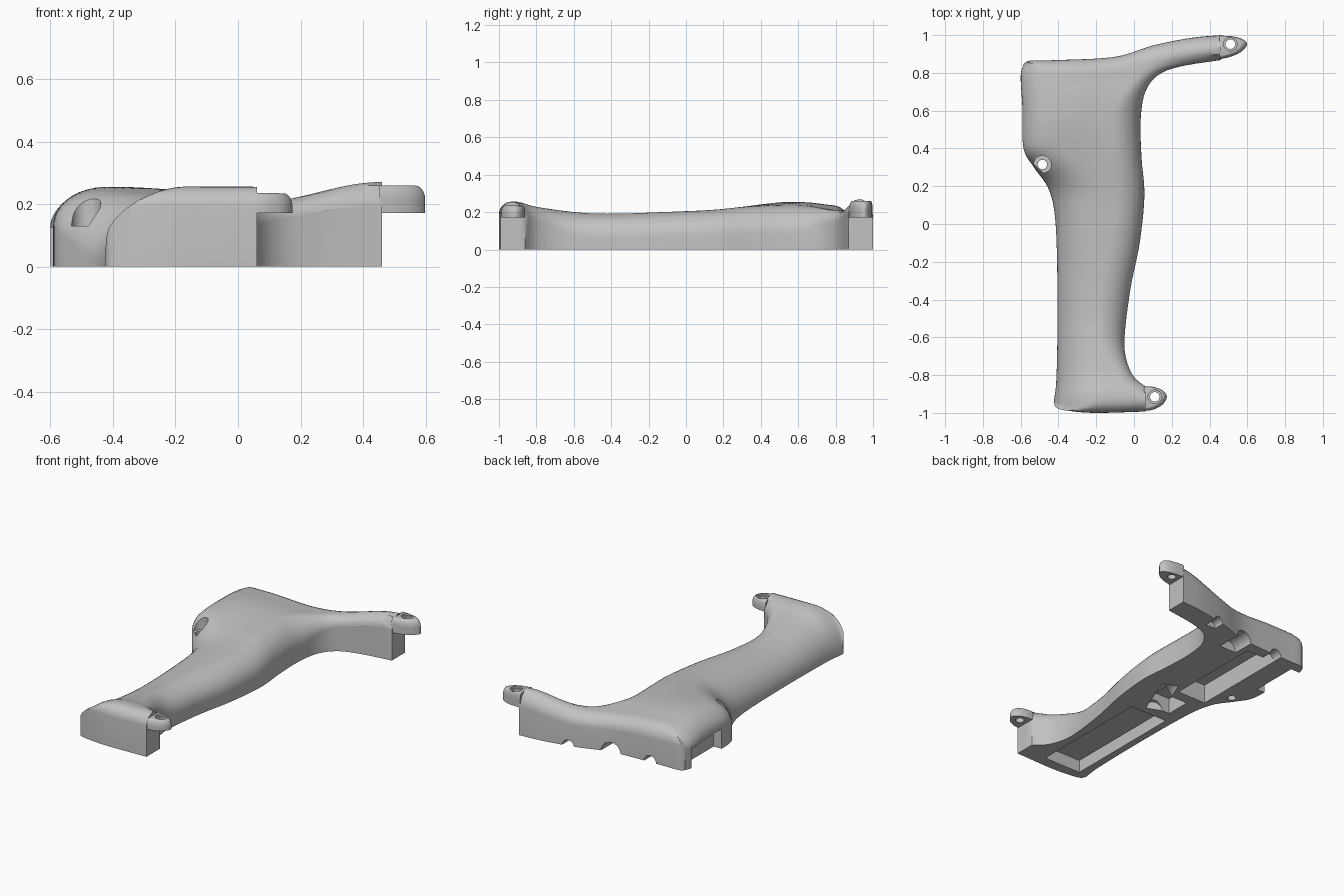
import bpy, bmesh, math
from mathutils import Vector

cube = bpy.data.objects.get("Cube")
if cube:
    bpy.data.objects.remove(cube, do_unlink=True)

grey = bpy.data.materials.new("plain grey")
grey.use_nodes = True
grey.diffuse_color = (0.54, 0.54, 0.54, 1)
grey.node_tree.nodes["Principled BSDF"].inputs["Base Color"].default_value = (0.54, 0.54, 0.54, 1)


def spline(points, steps=12):
    """Dense smooth polyline through the points."""
    p = [Vector(q) for q in points]
    p = [2 * p[0] - p[1]] + p + [2 * p[-1] - p[-2]]
    out = []
    for a, b, c, d in zip(p, p[1:], p[2:], p[3:]):
        for i in range(steps):
            t = i / steps
            out.append(0.5 * (2 * b + (c - a) * t + (2 * a - 5 * b + 4 * c - d) * t * t
                              + (3 * b - a - 3 * c + d) * t ** 3))
    return out + [p[-2]]


def path(points):
    """Function from 0..1 to a point, even along the length."""
    line = spline(points)
    run = [0.0]
    for a, b in zip(line, line[1:]):
        run.append(run[-1] + (b - a).length)

    def at(t):
        s = min(max(t, 0), 1) * run[-1]
        i = 0
        while i < len(run) - 2 and run[i + 1] < s:
            i += 1
        return line[i].lerp(line[i + 1], (s - run[i]) / (run[i + 1] - run[i]))
    return at


def smooth(a, b, x):
    t = min(max((x - a) / (b - a), 0), 1)
    return t * t * (3 - 2 * t)


def make(name, bm):
    bmesh.ops.recalc_face_normals(bm, faces=bm.faces)
    mesh = bpy.data.meshes.new(name)
    bm.to_mesh(mesh)
    bm.free()
    ob = bpy.data.objects.new(name, mesh)
    mesh.materials.append(grey)
    bpy.context.collection.objects.link(ob)
    return ob


def box(x0, x1, y0, y1, z0, z1):
    bm = bmesh.new()
    bmesh.ops.create_cube(bm, size=1)
    for v in bm.verts:
        v.co = (x1 if v.co.x > 0 else x0, y1 if v.co.y > 0 else y0, z1 if v.co.z > 0 else z0)
    return make("cutter", bm)


def rod(p, q, r):
    p, q = Vector(p), Vector(q)
    bm = bmesh.new()
    bmesh.ops.create_cone(bm, cap_ends=True, segments=28, radius1=r, radius2=r, depth=(q - p).length)
    turn = Vector((0, 0, 1)).rotation_difference(q - p)
    for v in bm.verts:
        v.co = turn @ v.co + (p + q) / 2
    return make("cutter", bm)


def cut(ob, cutters):
    bpy.context.view_layer.objects.active = ob
    for c in cutters:
        mod = ob.modifiers.new("cut", "BOOLEAN")
        mod.operation, mod.solver, mod.object = "DIFFERENCE", "EXACT", c
        bpy.ops.object.modifier_apply(modifier=mod.name)
        bpy.data.objects.remove(c, do_unlink=True)


# Outline of the grip, seen from above
left_pts = [(-.425, -.945), (-.41, -.8), (-.405, -.4), (-.415, 0), (-.45, .18), (-.53, .3),
            (-.585, .4), (-.59, .6), (-.6, .78), (-.585, .845)]
right_pts = [(.06, -.86), (0, -.81), (-.04, -.72), (-.05, -.6), (-.02, -.35), (.03, -.1),
             (.055, .15), (.04, .35), (.035, .55), (.06, .7), (.13, .79), (.25, .835), (.46, .868)]
front_pts = [(-.425, -.945), (-.408, -.975), (-.34, -.99), (-.2, -1), (.06, -.993)]
back_pts = [(-.585, .845), (-.55, .865), (-.4, .868), (-.1, .885), (.1, .945), (.3, .985), (.46, 1)]
left, right_mid, front, back = map(path, (left_pts, right_pts, front_pts, back_pts))
END = 0.055


def right(v):
    if v < END:
        return front(1).lerp(right_mid(0), v / END)
    if v > 1 - END:
        return right_mid(1).lerp(back(1), (v - 1 + END) / END)
    return right_mid((v - END) / (1 - 2 * END))


def patch(u, v):
    ruled = left(v).lerp(right(v), u)
    ends = front(u).lerp(back(u), v)
    corners = front(0).lerp(front(1), u).lerp(back(0).lerp(back(1), u), v)
    return ruled + ends - corners


# Height along the grip, and the rounding of each edge as (radius, wall share)
crest = spline([(-1, .252), (-.9, .255), (-.8, .228), (-.6, .202), (-.4, .192), (0, .205),
                (.2, .217), (.5, .252), (.65, .252), (.8, .235), (1, .222)])


def height(x, y):
    y = min(max(y, -1), 1)
    a, b = next((a, b) for a, b in zip(crest, crest[1:]) if b.x >= y)
    h = a.y + (b.y - a.y) * (y - a.x) / (b.x - a.x)
    h -= .025 * smooth(-.4, .05, x) * smooth(.25, .6, y)
    return h + .07 * smooth(.05, .46, x) * smooth(.6, .85, y)


def left_round(y):
    k = smooth(.15, .42, y)
    return .26 - .09 * k, .05 + .48 * k


def right_round(y):
    k = smooth(.55, .82, abs(y))
    return .15 - .08 * k, .35 + .35 * k


edges = [(spline(left_pts), left_round), (spline(right_pts), right_round),
         (spline(front_pts), lambda y: (.06, .75)), (spline(back_pts), lambda y: (.075, .65))]


def near(p, line):
    best = 9
    for a, b in zip(line, line[1:]):
        ab = b - a
        t = min(max((p - a).dot(ab) / ab.length_squared, 0), 1)
        best = min(best, (p - a - ab * t).length_squared)
    return math.sqrt(best)


def top(p):
    share = 1
    for line, rounding in edges:
        r, base = rounding(p.y)
        d = min(near(p, line) / r, 1)
        share = min(share, base + (1 - base) * math.sqrt(1 - (1 - d) ** 2))
    return height(p.x, p.y) * share


# Grip body: a curved sheet over the outline, closed down to a flat base
COLS, ROWS, TIP = 32, 64, 8
tips = [END * (i / TIP) ** 2 for i in range(TIP)]
rows = tips + [END + (1 - 2 * END) * i / ROWS for i in range(ROWS + 1)] + [1 - t for t in reversed(tips)]
cols = [(1 - math.cos(math.pi * i / COLS)) / 2 for i in range(COLS + 1)]
bm = bmesh.new()
grid = []
for v in rows:
    pts = [patch(u, v) for u in cols]
    grid.append([bm.verts.new((p.x, p.y, top(p))) for p in pts])
for a, b in zip(grid, grid[1:]):
    for i in range(COLS):
        bm.faces.new((a[i], a[i + 1], b[i + 1], b[i]))
rim = [e for e in bm.edges if e.is_boundary]
wall = bmesh.ops.extrude_edge_only(bm, edges=rim)["geom"]
for v in wall:
    if isinstance(v, bmesh.types.BMVert):
        v.co.z = 0
bmesh.ops.contextual_create(bm, geom=[e for e in wall if isinstance(e, bmesh.types.BMEdge) and e.is_boundary])
body = make("grip_body", bm)

# Hollows underneath and the recess in the left wall
cutters = [box(-.36, -.1, -.93, -.14, -.1, .08), box(-.32, -.16, -.06, .1, -.1, .1),
           box(-.4, -.2, .17, .8, -.1, .12), box(-.7, -.535, .49, .8, -.1, .125)]
# Cable channel, rear notches and side screw seat
channel = [(.12, .9, 0), (0, .75, 0), (-.08, .6, 0), (-.11, .2, 0), (-.22, -.08, 0)]
cutters += [rod(p, q, .05) for p, q in zip(channel, channel[1:])]
cutters += [rod((x, y, 0), (x, 1.1, 0), r) for x, y, r in ((.15, .88, .035), (-.1, .74, .06), (-.36, .74, .04))]
cutters += [rod((-.485, .315, .13), (-.485, .315, .4), .047), rod((-.485, .315, -.1), (-.485, .315, .3), .025)]
cut(body, cutters)


# Screw lugs overhanging the two arm ends, with domed tops
def lug(name, outline, low, high, hole):
    x, y = hole
    root = Vector((outline[0][0], y))
    line = spline(outline, 5)
    levels = [(1, low)]
    for i in range(7):
        a = math.pi / 2 * i / 6
        levels.append((1 - .24 * (1 - math.cos(a)), high - .045 * (1 - math.sin(a))))
    bm = bmesh.new()
    rings = [[bm.verts.new((*(root + (p - root) * s), z)) for p in line] for s, z in levels]
    for a, b in zip(rings, rings[1:]):
        for i in range(len(a)):
            j = (i + 1) % len(a)
            bm.faces.new((a[i], a[j], b[j], b[i]))
    bm.faces.new(rings[0])
    bm.faces.new(rings[-1])
    ob = make(name, bm)
    cut(ob, [rod((x, y, 0), (x, y, .5), .025), rod((x, y, high - .012), (x, y, .5), .036)])
    return ob


rear_lug = lug("rear_lug", [(.452, .872), (.51, .885), (.565, .91), (.598, .948), (.58, .975), (.53, .992),
                            (.452, .998)], .172, .26, (.51, .952))
front_lug = lug("front_lug", [(.052, -.99), (.1, -.983), (.15, -.957), (.174, -.915), (.15, -.88),
                              (.1, -.862), (.052, -.86)], .172, .235, (.11, -.915))

for ob in (body, rear_lug, front_lug):
    bpy.ops.object.select_all(action="DESELECT")
    ob.select_set(True)
    bpy.context.view_layer.objects.active = ob
    bpy.ops.object.shade_smooth_by_angle(angle=math.radians(35))
